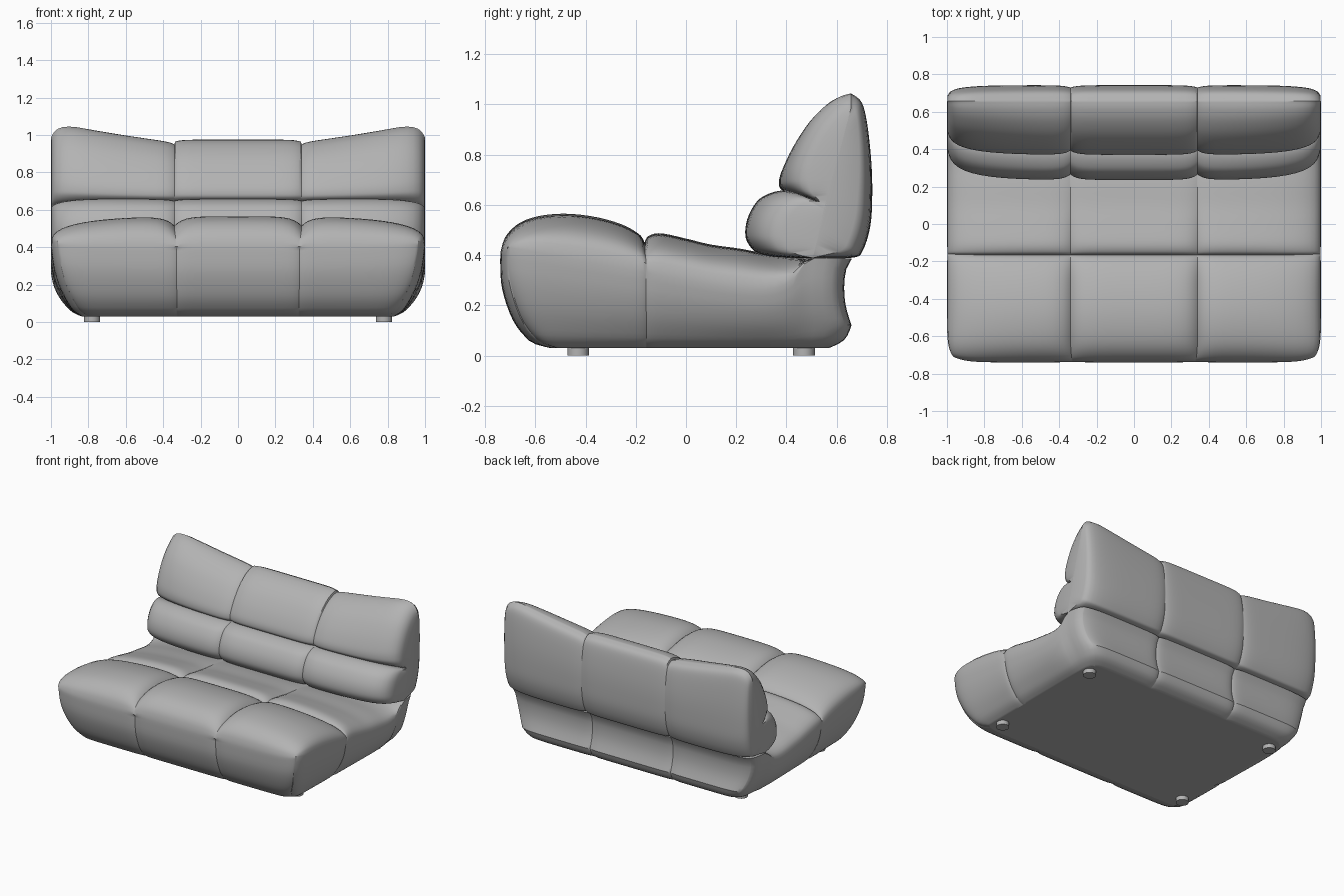
import bpy, bmesh, math

if "Cube" in bpy.data.objects:
    bpy.data.objects.remove(bpy.data.objects["Cube"])

fabric = bpy.data.materials.new("grey_upholstery")
fabric.diffuse_color = (0.45, 0.45, 0.45, 1)
fabric.use_nodes = True
fabric.node_tree.nodes["Principled BSDF"].inputs["Base Color"].default_value = fabric.diffuse_color

SEAM = 0.34          # x of the two long seams
CROSS = -0.165       # y of the seam across the seat
FRONT, REAR, FLOOR = 0.74, 0.66, 0.03


def spline(pts, n):
    """Catmull-Rom samples through 2D points."""
    ext = [pts[0]] + pts + [pts[-1]]
    out = []
    for i in range(n + 1):
        f = i / n * (len(pts) - 1)
        k = min(int(f), len(pts) - 2)
        t = f - k
        a, b, c, d = ext[k:k + 4]
        out.append(tuple(0.5 * (2 * b[j] + (c[j] - a[j]) * t
                   + (2 * a[j] - 5 * b[j] + 4 * c[j] - d[j]) * t * t
                   + (3 * b[j] - a[j] - 3 * c[j] + d[j]) * t ** 3) for j in (0, 1)))
    return out


def interp(pts, x):
    """Piecewise linear lookup, smoothed between the points."""
    if x <= pts[0][0]:
        return pts[0][1]
    for (x0, y0), (x1, y1) in zip(pts, pts[1:]):
        if x <= x1:
            return y0 + (y1 - y0) * (x - x0) / (x1 - x0)
    return pts[-1][1]


def rounding(u, p):
    return max(0.0, 1 - abs(u) ** p) ** (1 / p)


def seam(x, width):
    return math.exp(-abs(abs(x) - SEAM) / width)


def add_grid(bm, rows):
    verts = [[bm.verts.new(p) for p in row] for row in rows]
    for a, b in zip(verts, verts[1:]):
        for i in range(len(a) - 1):
            bm.faces.new((a[i], a[i + 1], b[i + 1], b[i]))


def finish(bm, name, angle):
    bmesh.ops.remove_doubles(bm, verts=bm.verts, dist=0.0004)
    bmesh.ops.dissolve_degenerate(bm, edges=bm.edges, dist=0.0002)
    bmesh.ops.recalc_face_normals(bm, faces=bm.faces)
    me = bpy.data.meshes.new(name)
    bm.to_mesh(me)
    bm.free()
    me.materials.append(fabric)
    ob = bpy.data.objects.new(name, me)
    bpy.context.collection.objects.link(ob)
    bpy.ops.object.select_all(action='DESELECT')
    ob.select_set(True)
    bpy.context.view_layer.objects.active = ob
    bpy.ops.object.shade_smooth_by_angle(angle=math.radians(angle))


# Stations across the width, crowded towards seams and ends
edges = [-1, -SEAM, SEAM, 1]
xs = [-1.0]
for a, b in zip(edges, edges[1:]):
    xs += [a + (b - a) * (1 - math.cos(math.pi * i / 20)) / 2 for i in range(1, 21)]

# ---- Seat base: puffed top, tapering walls, flat underside ----
front_top = [(-0.74, 0.37), (-0.737, 0.42), (-0.715, 0.48), (-0.66, 0.53), (-0.58, 0.557),
             (-0.47, 0.565), (-0.35, 0.55), (-0.25, 0.52), (-0.185, 0.482), (CROSS, 0.45)]
rear_top = [(CROSS, 0.45), (-0.15, 0.476), (-0.10, 0.487), (0, 0.466), (0.1, 0.442),
            (0.22, 0.425), (0.35, 0.40), (0.5, 0.388), (0.66, 0.385)]
top = spline(front_top, 30) + spline(rear_top, 30)[1:]
side_pipe = spline([(-0.74, 0.433), (-0.45, 0.38), (CROSS, 0.33), (0, 0.30), (0.15, 0.275),
                    (0.28, 0.262), (0.36, 0.267), (0.42, 0.287), (0.46, 0.32),
                    (0.49, 0.365), (0.53, 0.388), (0.66, 0.388)], 60)
side_in = spline([(0, 0.165), (0.06, 0.13), (0.15, 0.1), (0.4, 0.05), (0.7, 0.015), (1, 0)], 30)
front_in = spline([(0, 0.2), (0.04, 0.145), (0.1, 0.11), (0.3, 0.055), (0.6, 0.015), (0.85, 0), (1, 0)], 30)
rear_in = spline([(0, 0.09), (0.06, 0.045), (0.15, 0.015), (0.45, -0.022), (0.7, -0.03),
                  (0.9, -0.02), (1, 0)], 30)


def base_point(x, y, h, t):
    """Point of the base: t = 1 on the top piping, t = 0 on the underside."""
    lim = FRONT if y < 0 else REAR
    vn = abs(y) / lim
    k = rounding(x, 3.5)
    zs = interp(side_pipe, y)
    z = zs + (h - zs) * k
    z -= 0.05 * seam(x, 0.045) * min(1, max(0, (h - 0.375) / 0.17))
    px, py = x * (1 - 0.035 * vn ** 16), y * (1 - 0.04 * abs(x) ** 16)
    px -= math.copysign(interp(side_in, t) * x ** 4, x)
    py -= math.copysign(interp(front_in if y < 0 else rear_in, t) * vn ** 4, y)
    if abs(x) > 0.999:
        px -= math.copysign(0.01 * math.exp(-abs(y - CROSS) / 0.02), x)
    if vn > 0.999:
        py -= math.copysign(0.012 * seam(x, 0.025), y)
    return (px, py, FLOOR + (z - FLOOR) * t)


bm = bmesh.new()
ts = [(i / 14) ** 1.6 for i in range(15)]
for t in (0, 1):
    add_grid(bm, [[base_point(x, y, h, t) for x in xs] for y, h in top])
for x in (-1, 1):
    add_grid(bm, [[base_point(x, y, h, t) for y, h in top] for t in ts])
for y, h in (top[0], top[-1]):
    add_grid(bm, [[base_point(x, y, h, t) for x in xs] for t in ts])
finish(bm, "seat_base", 35)

# ---- Backrest: lumbar roll, upper cushion and rear panel ----
P0, P1, P2 = (0.505, 0.388), (0.56, 0.605), (0.657, 1.045)   # side piping line
lumbar = [(0.505, 0.388), (0.38, 0.39), (0.29, 0.405), (0.245, 0.45), (0.236, 0.50),
          (0.25, 0.56), (0.285, 0.617), (0.33, 0.65), (0.38, 0.664), (0.43, 0.655), (0.5, 0.622)]
upper = [(0.5, 0.622), (0.42, 0.645), (0.38, 0.67), (0.37, 0.70), (0.38, 0.755), (0.42, 0.85),
         (0.48, 0.945), (0.55, 1.012), (0.61, 1.042), (0.657, 1.047)]
rear = [(0.657, 1.047), (0.70, 1.02), (0.722, 0.95), (0.738, 0.8), (0.742, 0.65),
        (0.735, 0.52), (0.705, 0.42), (0.665, 0.39), (0.505, 0.388)]
crest = [(SEAM, -0.085), (0.45, -0.072), (0.6, -0.05), (0.75, -0.025), (0.88, -0.002), (0.93, 0), (1, 0)]


def cushion_row(x, profile, pa, pb, power, pinch):
    k = rounding(x, power) * (1 - pinch * seam(x, 0.035))
    rise = (-0.072 if abs(x) < SEAM else interp(crest, abs(x))) - 0.012 * seam(x, 0.03)
    rise -= 0.06 * abs(x) ** 40
    row = []
    for i, (y, z) in enumerate(profile):
        f = i / (len(profile) - 1)
        py, pz = pa[0] + (pb[0] - pa[0]) * f, pa[1] + (pb[1] - pa[1]) * f
        y, z = py + (y - py) * k, pz + (z - pz) * k
        z += rise * min(1, max(0, (z - 0.62) / 0.42))
        row.append((x, y, z))
    return row


bm = bmesh.new()
for pts, pa, pb, power, pinch in ((lumbar, P0, P1, 5, 0.1), (upper, P1, P2, 5, 0.1),
                                  (rear, P2, P0, 8, 0.08)):
    prof = spline(pts, 36)
    add_grid(bm, [cushion_row(x, prof, pa, pb, power, pinch) for x in xs])
finish(bm, "backrest", 40)

# ---- Feet ----
for x in (-0.78, 0.78):
    for y in (-0.43, 0.47):
        bpy.ops.mesh.primitive_cylinder_add(vertices=32, radius=0.043, depth=0.04,
                                            location=(x, y, 0.02))
        foot = bpy.context.object
        foot.name = "foot"
        foot.data.materials.append(fabric)
        bpy.ops.object.shade_smooth_by_angle(angle=math.radians(30))
